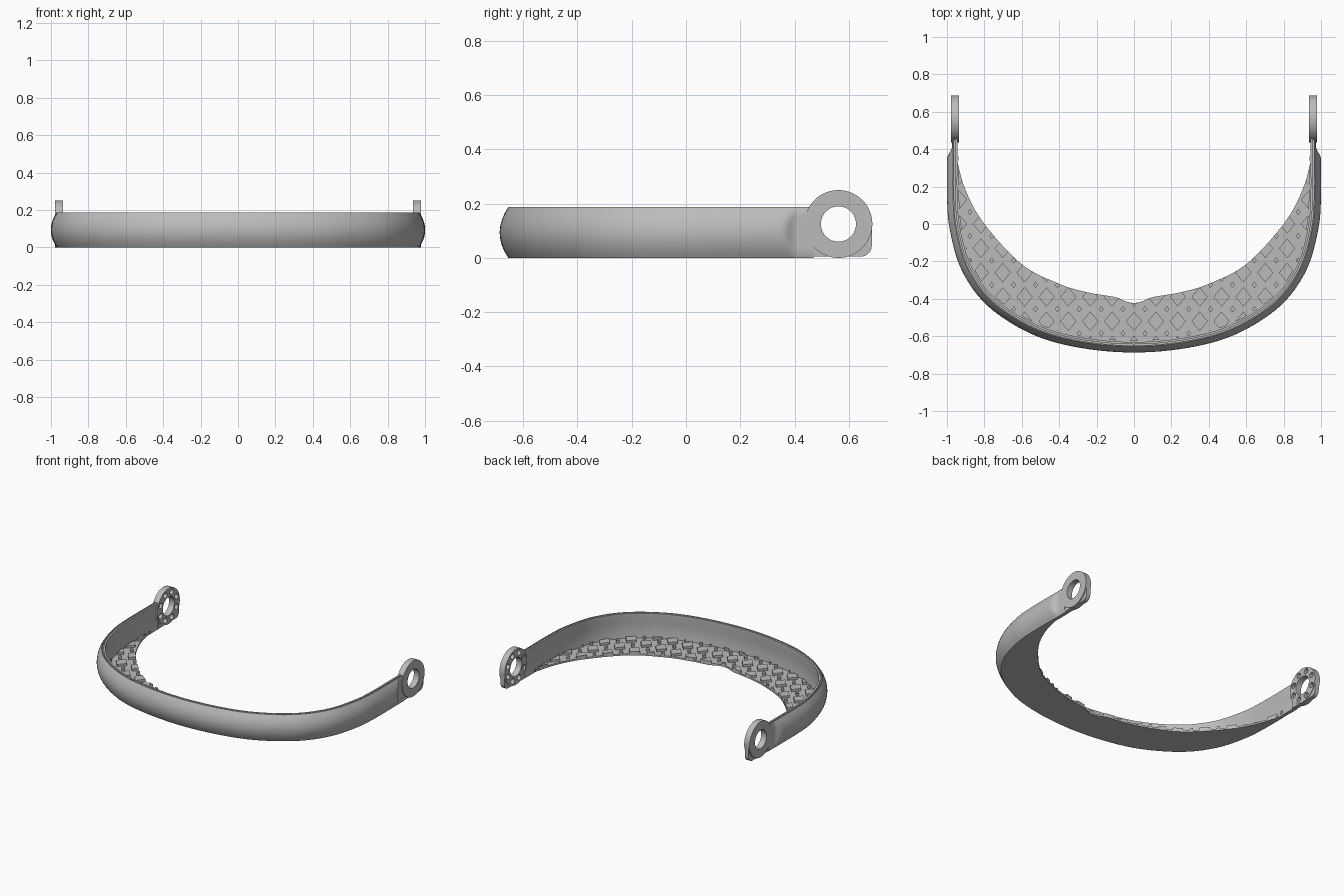
import bpy, bmesh, math
from mathutils import Vector

cube = bpy.data.objects.get("Cube")
if cube:
    bpy.data.objects.remove(cube)

grey = bpy.data.materials.new("plain grey")
grey.use_nodes = True
grey.diffuse_color = (0.5, 0.5, 0.5, 1)
grey.node_tree.nodes["Principled BSDF"].inputs["Base Color"].default_value = (0.5, 0.5, 0.5, 1)


def finish(bm, name):
    bmesh.ops.recalc_face_normals(bm, faces=bm.faces[:])
    mesh = bpy.data.meshes.new(name)
    bm.to_mesh(mesh)
    bm.free()
    mesh.materials.append(grey)
    obj = bpy.data.objects.new(name, mesh)
    bpy.context.collection.objects.link(obj)
    return obj


def activate(obj):
    bpy.ops.object.select_all(action='DESELECT')
    obj.select_set(True)
    bpy.context.view_layer.objects.active = obj


def smooth(obj, degrees=30):
    activate(obj)
    bpy.ops.object.shade_smooth_by_angle(angle=math.radians(degrees))


def boolean(obj, cutter, operation):
    mod = obj.modifiers.new("cut", 'BOOLEAN')
    mod.object, mod.operation, mod.solver = cutter, operation, 'EXACT'
    activate(obj)
    bpy.ops.object.modifier_apply(modifier=mod.name)
    bpy.data.objects.remove(cutter)


def spline(points, steps):
    """Smooth curve through the points."""
    p = [Vector(q) for q in points]
    p = [2 * p[0] - p[1]] + p + [2 * p[-1] - p[-2]]
    out = []
    for i in range(1, len(p) - 2):
        a, b, c, d = p[i - 1:i + 3]
        for k in range(steps):
            t = k / steps
            out.append(b + (c - a) * t / 2 + (a - 2.5 * b + 2 * c - d / 2) * t * t
                       + (1.5 * (b - c) + (d - a) / 2) * t ** 3)
    return out + [p[-2]]


def mirrored(half):
    return [(-x, y) for x, y in half[:0:-1]] + half


def loft(sections, name):
    """Closed cross-sections joined along a path, with capped ends."""
    bm = bmesh.new()
    rings = [[bm.verts.new(v) for v in s] for s in sections]
    n = len(rings[0])
    for r, s in zip(rings, rings[1:]):
        for i in range(n):
            j = (i + 1) % n
            bm.faces.new((r[i], r[j], s[j], s[i]))
    bm.faces.new(rings[0])
    bm.faces.new(rings[-1])
    return finish(bm, name)


def prism(bm, outline, offset):
    """Extrude a closed outline by the offset vector."""
    face = bm.faces.new([bm.verts.new(v) for v in outline])
    new = bmesh.ops.extrude_face_region(bm, geom=[face])["geom"]
    bmesh.ops.translate(bm, vec=offset, verts=[v for v in new if isinstance(v, bmesh.types.BMVert)])


# Paths seen from above
outer = spline(mirrored([(0, -.687), (.3, -.66), (.55, -.587), (.78, -.44), (.92, -.25),
                         (.985, -.03), (1, .15), (1, .36), (1, .42), (1, .47)]), 8)
inner = spline(mirrored([(0, -.422), (.05, -.412), (.1, -.391), (.25, -.365), (.4, -.32), (.6, -.215),
                         (.8, 0), (.9, .18), (.952, .36)]), 8)


def inward(i):
    a, b = outer[max(i - 1, 0)], outer[min(i + 1, len(outer) - 1)]
    t = (b - a).normalized()
    return Vector((-t.y, t.x))


# Curved band: bulging outside, grooved rim, flattened toward the arm tips
H = .187
BULGE = [(.032 * (2 * k / 10 - 1) ** 2, H * k / 10) for k in range(11)]
RIM = [(.038, H), (.038, H - .01), (.044, H - .01), (.044, H)]
INSIDE = [(.056, H), (.056, H - .03), (.05, H * .6), (.05, H * .3), (.056, 0)]
band = []
for i, p in enumerate(outer):
    n = inward(i)
    t = min(max((p.y - .35) / .06, 0), 1)
    flat = .026 * t * t * (3 - 2 * t)
    section = [(max(d, flat), z) for d, z in BULGE] + RIM + INSIDE
    band.append([(p.x + n.x * d, p.y + n.y * d, z) for d, z in section])
smooth(loft(band, "curved_band"))


# Crescent floor and the studs that cover it
def crescent(name, z0, z1, margin):
    m = len(inner)
    edge = [p + inward(i) * margin for i, p in enumerate(outer) if p.y < .365]
    sections = []
    for k, q in enumerate(inner):
        f = k / (m - 1) * (len(edge) - 1)
        a = min(int(f), len(edge) - 2)
        e = edge[a].lerp(edge[a + 1], f - a)
        if abs(q.x) > abs(e.x) - .002 and q.y > 0:
            q = Vector((math.copysign(abs(e.x) - .002, q.x), q.y))
        sections.append([(e.x, e.y, z0), (q.x, q.y, z0), (q.x, q.y, z1), (e.x, e.y, z1)])
    return loft(sections, name)


crescent("floor", 0, .012, .045)

bm = bmesh.new()
PX, PY = .117, .13
for i in range(-9, 10):
    for j in range(-6, 5):
        for shift, w, h in ((0, .043, .052), (.5, .013, .017)):
            x, y = (i + shift) * PX, (j + shift) * PY
            prism(bm, [(x - w, y, .008), (x, y - h, .008), (x + w, y, .008), (x, y + h, .008)],
                  (0, 0, .02))
studs = finish(bm, "diamond_studs")
boolean(studs, crescent("stud_region", .006, .04, .062), 'INTERSECT')

# Pivot rings at the arm tips
CY, CZ, R = .562, .125, .125


def circle(x, y, z, r, n):
    return [(x, y + r * math.cos(a), z + r * math.sin(a))
            for a in (2 * math.pi * k / n for k in range(n))]


def bored(name, outline, width, s, pins):
    bm = bmesh.new()
    prism(bm, outline, (s * width, 0, 0))
    obj = finish(bm, name)
    bm = bmesh.new()
    prism(bm, circle(s * .9, CY, CZ, .065, 48), (s * .2, 0, 0))
    if pins:
        for k in range(8):
            a = math.tau * (k + .5) / 8
            prism(bm, circle(s * .92, CY + .095 * math.cos(a), CZ + .095 * math.sin(a), .019, 20),
                  (s * .04, 0, 0))
    boolean(obj, finish(bm, "bore"), 'DIFFERENCE')
    smooth(obj)


for side, s in (("left", 1), ("right", -1)):
    bored(side + "_pivot_ring", circle(s * .936, CY, CZ, R, 64), .042, s, True)
    # Rounded foot below the ring
    corner = [(s * .94, .645 + .04 * math.cos(a), .045 - .04 * math.sin(a))
              for a in (math.pi / 2 * k / 6 for k in range(7))]
    foot = [(s * .94, .455, .005), (s * .94, .455, .15), (s * .94, .685, .13)] + corner
    bored(side + "_foot", foot, .03, s, True)
